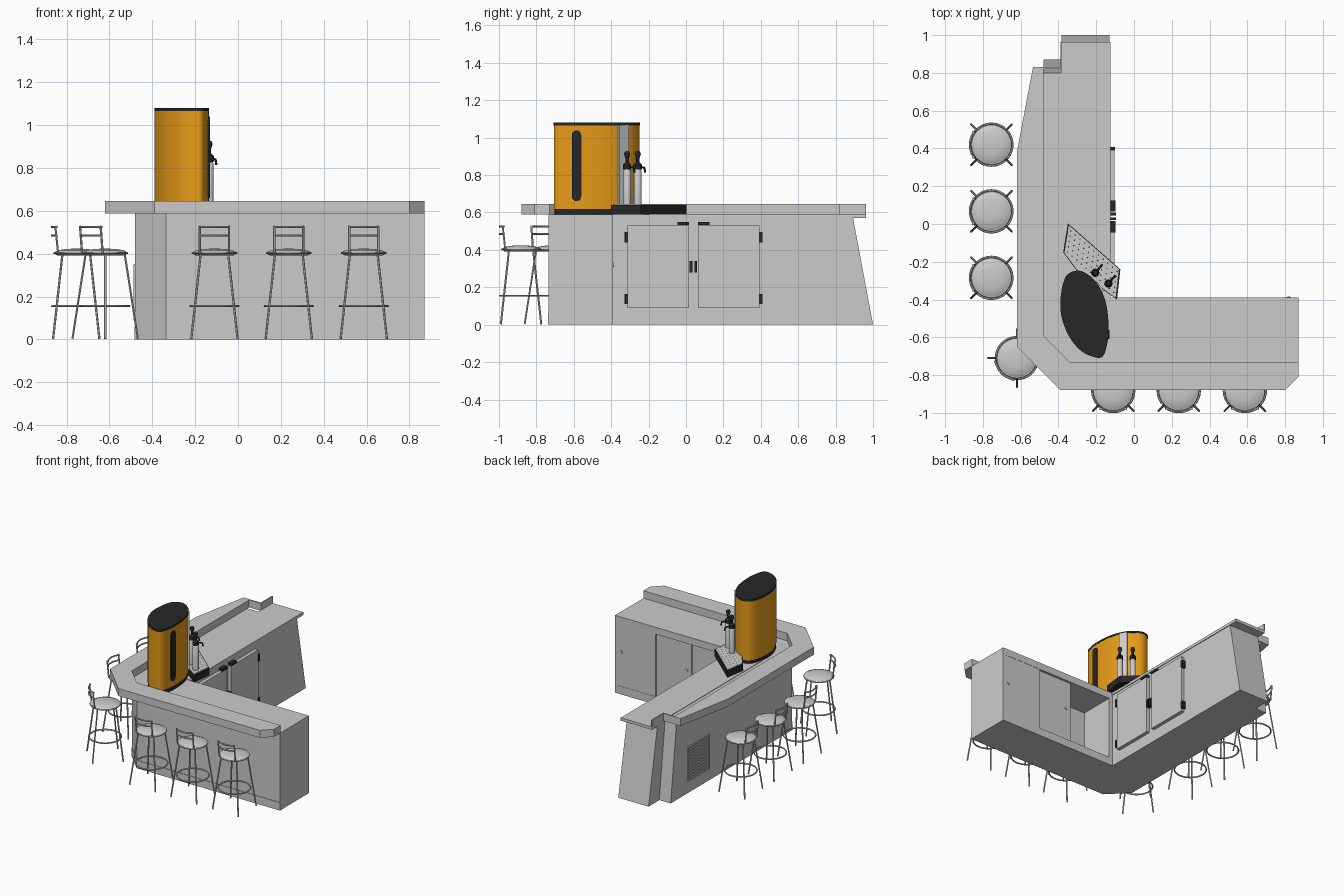
import bpy, bmesh, math
from mathutils import Vector, Matrix

if "Cube" in bpy.data.objects:
    bpy.data.objects.remove(bpy.data.objects["Cube"])

def material(name, col):
    m = bpy.data.materials.new(name)
    m.diffuse_color = col
    m.use_nodes = True
    m.node_tree.nodes["Principled BSDF"].inputs["Base Color"].default_value = m.diffuse_color
    return m

ORANGE = material("orange", (0.80, 0.33, 0.01, 1))
BLACK = material("black", (0.02, 0.02, 0.02, 1))
LIGHT = material("light", (0.75, 0.75, 0.72, 1))

def add(name, me, mat=None, smooth=False):
    ob = bpy.data.objects.new(name, me)
    bpy.context.collection.objects.link(ob)
    if mat and not me.materials:
        me.materials.append(mat)
    if smooth:
        bpy.ops.object.select_all(action='DESELECT')
        ob.select_set(True)
        bpy.context.view_layer.objects.active = ob
        bpy.ops.object.shade_smooth_by_angle(angle=math.radians(40))
    return ob

def from_bm(name, bm, mat=None, smooth=False):
    bmesh.ops.recalc_face_normals(bm, faces=bm.faces)
    me = bpy.data.meshes.new(name)
    bm.to_mesh(me)
    bm.free()
    return add(name, me, mat, smooth)

def prism(name, pts, z0, z1, mat=None, smooth=False, top=None):
    bm = bmesh.new()
    lo = [bm.verts.new((x, y, z0)) for x, y in pts]
    hi = [bm.verts.new((x, y, z1)) for x, y in (top or pts)]
    bm.faces.new(lo)
    bm.faces.new(hi)
    n = len(pts)
    for i in range(n):
        j = (i + 1) % n
        bm.faces.new((lo[i], lo[j], hi[j], hi[i]))
    return from_bm(name, bm, mat, smooth)

def box(name, x0, x1, y0, y1, z0, z1, mat=None):
    return prism(name, [(x0, y0), (x1, y0), (x1, y1), (x0, y1)], z0, z1, mat)

def lathe(name, profile, mat=None, loc=(0, 0, 0), n=32):
    bm = bmesh.new()
    vs = [bm.verts.new((r, 0, z)) for r, z in profile]
    es = [bm.edges.new(p) for p in zip(vs, vs[1:])]
    bmesh.ops.spin(bm, geom=vs + es, cent=(0, 0, 0), axis=(0, 0, 1),
                   angle=math.tau, steps=n, use_merge=True)
    bmesh.ops.remove_doubles(bm, verts=bm.verts, dist=1e-5)
    ob = from_bm(name, bm, mat, True)
    ob.location = loc
    return ob

def tubes(name, paths, r):
    cu = bpy.data.curves.new(name, 'CURVE')
    cu.dimensions = '3D'
    cu.bevel_depth, cu.bevel_resolution, cu.use_fill_caps = r, 1, True
    for pts, closed in paths:
        s = cu.splines.new('POLY')
        s.points.add(len(pts) - 1)
        for p, co in zip(s.points, pts):
            p.co = (*co, 1)
        s.use_cyclic_u = closed
    tmp = add("tmp", cu)
    me = bpy.data.meshes.new_from_object(tmp.evaluated_get(bpy.context.evaluated_depsgraph_get()))
    bpy.data.objects.remove(tmp)
    return add(name, me, None, True)

# Counter body: L plan with leaning ends
base = [(-.48, -.59), (-.335, -.735), (.87, -.735), (.87, -.39), (-.13, -.39),
        (-.13, 1.0), (-.385, 1.0), (-.385, .87), (-.48, .87)]
top = base[:5] + [(-.13, .89), (-.385, .89), (-.385, .80), (-.48, .80)]
body = prism("counter_body", base, 0, .588, top=top)
cut = box("cabinet_cutter", -.10, .845, -.66, -.3, .06, .535)
cut.hide_render = True
cut.hide_set(True)
mod = body.modifiers.new("recess", 'BOOLEAN')
mod.operation, mod.solver, mod.object = 'DIFFERENCE', 'EXACT', cut
prism("plinth", [(-.483, -.591), (-.336, -.739), (.87, -.739), (.87, -.73), (-.334, -.73), (-.475, -.589)], 0, .06)
box("worktop_end", -.387, -.125, -.39, .963, .57, .592)

# Raised drinking ledge and its end parapet
prism("ledge", [(-.62, -.65), (-.39, -.88), (.80, -.88), (.87, -.81), (.87, -.73),
                (-.34, -.73), (-.48, -.59), (-.48, .82), (-.385, .82), (-.385, .83), (-.535, .83), (-.62, .38)], .588, .645)
box("end_parapet", -.39, -.382, .82, .963, .588, .645)

# Sliding cabinet panels with round knobs
box("sliding_panel_outer", .53, .85, -.405, -.392, .055, .54)
box("sliding_panel_inner", .24, .54, -.42, -.407, .055, .54)
for x, y in ((.82, -.392), (.28, -.407)):
    k = lathe("panel_knob", [(0, -.004), (.012, -.004), (.012, .006), (0, .008)], None, (x, y, .32), 16)
    k.rotation_euler.x = -math.pi / 2

# Fridge doors, mirrored about their shared centre line
MID = .04
for s in (-1, 1):
    def door_box(name, a, b, z0, z1, x0, x1, mat=None):
        ya, yb = sorted((MID + s * a, MID + s * b))
        box(name, x0, x1, ya, yb, z0, z1, mat)
    door_box("fridge_door", .025, .352, .09, .53, -.132, -.104)
    door_box("door_handle", .005, .02, .28, .34, -.125, -.095, BLACK)
    door_box("door_top_catch", .025, .085, .532, .55, -.131, -.098, BLACK)
    for z in (.11, .44):
        door_box("door_hinge", .35, .368, z, z + .055, -.131, -.1, BLACK)

# Ventilation grille on the outer wall
for y in (.41, .665):
    box("grille_side", -.487, -.478, y - .005, y + .005, .09, .35)
for i in range(12):
    z = .09 + i * .0227
    box("grille_slat", -.486, -.478, .41, .665, z, z + .011)

# Dispenser tower: smooth closed outline
ctrl = [Vector(p) for p in ((-.31, -.25), (-.26, -.26), (-.20, -.31), (-.155, -.40), (-.138, -.50),
        (-.138, -.60), (-.16, -.69), (-.20, -.705), (-.28, -.67), (-.345, -.59), (-.385, -.48), (-.385, -.37), (-.36, -.28))]
oval = []
for i in range(len(ctrl)):
    a, b, c, d = (ctrl[(i + k) % len(ctrl)] for k in (-1, 0, 1, 2))
    for t in (0, .25, .5, .75):
        oval.append(.5 * (2 * b + (c - a) * t + (2 * a - 5 * b + 4 * c - d) * t * t + (3 * b - a - 3 * c + d) * t ** 3))
cen = Vector((-.262, -.478))
def scaled(f):
    return [cen + (p - cen) * f for p in oval]
prism("tower_base", scaled(.985), .588, .618, BLACK, True)
prism("tower", oval, .618, 1.067, ORANGE, True)
prism("tower_cap", scaled(1.01), 1.065, 1.08, BLACK, True)

# Dark rounded slot panel on the tower side
slot = [(.025 * math.cos(a), sgn * .165 + .025 * math.sin(a)) for sgn, start in ((1, 0), (-1, math.pi))
        for a in [start + k * math.pi / 8 for k in range(9)]]
sl = prism("slot_panel", slot, -.008, .006, BLACK)
sl.rotation_euler = (math.pi / 2, 0, math.pi / 2)
sl.location = (-.137, -.585, .85)

# Pale back strip behind the taps
st = box("tap_back_strip", -.03, .03, -.012, .008, .645, 1.067, LIGHT)
st.location = (-.183, -.335, 0)
st.rotation_euler.z = math.radians(-55)

# Drip tray with perforated plate
tray = [Vector(p) for p in ((-.35, .003), (-.375, -.15), (-.30, -.25), (-.09, -.40), (-.072, -.24))]
mid = sum(tray, Vector((0, 0))) / 5
prism("drip_tray", tray, .588, .640, BLACK)
prism("drip_plate", [mid + (p - mid) * .95 for p in tray], .638, .645, LIGHT)
bm = bmesh.new()
along, across = Vector((.27, -.235)), Vector((-.022, -.14))
for i in range(11):
    for j in range(5):
        p = Vector((-.345, -.012)) + along * ((i + .5) / 11) + across * ((j + .5) / 5)
        bmesh.ops.create_circle(bm, cap_ends=True, segments=6, radius=.004, matrix=Matrix.Translation((p.x, p.y, .6455)))
from_bm("drip_holes", bm, BLACK)

# Two taps: column, spout and handle
for x, y in ((-.205, -.258), (-.135, -.315)):
    lathe("tap_column", [(0, .64), (.021, .64), (.021, .82), (.014, .832), (0, .832)], LIGHT, (x, y, 0), 20)
    lathe("tap_handle", [(0, .825), (.022, .83), (.022, .855), (.008, .87), (.008, .885), (.017, .912), (.012, .925), (0, .928)],
          BLACK, (x, y, 0), 16)
    sp = tubes("tap_spout", [([(x, y, .845), (x + .03, y + .035, .84), (x + .034, y + .04, .815)], False)], .006)
    sp.data.materials.append(BLACK)

# Stool: domed seat, splayed legs, foot ring and curved back (back faces -y)
def arc(r, z, a0, a1, n):
    return [(r * math.cos(math.radians(a0 + (a1 - a0) * k / n)), r * math.sin(math.radians(a0 + (a1 - a0) * k / n)), z) for k in range(n + 1)]
frame = [(arc(.112, .155, 0, 360, 32)[:-1], True), (arc(.102, .403, 0, 360, 32)[:-1], True)]
for sx in (-1, 1):
    frame.append(([(sx * .068, -.085, .405), (sx * .068, -.098, .53)], False))
    for sy in (-1, 1):
        frame.append(([(sx * .108, sy * .108, .003), (sx * .064, sy * .064, .403)], False))
for z in (.485, .525):
    frame.append((arc(.114, z, 232, 308, 10), False))
seat = lathe("stool_seat", [(0, .392), (.09, .392), (.1, .40), (.1, .408), (.085, .416), (.05, .422), (0, .424)])
legs = tubes("stool_frame", frame, .0055)
spots = [(-.11, -.882, 0), (.237, -.882, 0), (.587, -.882, 0), (-.755, .42, -90),
         (-.755, .067, -90), (-.755, -.285, -90), (-.62, -.71, -45)]
for i, (x, y, a) in enumerate(spots):
    for part in (seat, legs):
        ob = part if i == 0 else add(part.name, part.data)
        ob.location = (x, y, 0)
        ob.rotation_euler.z = math.radians(a)
